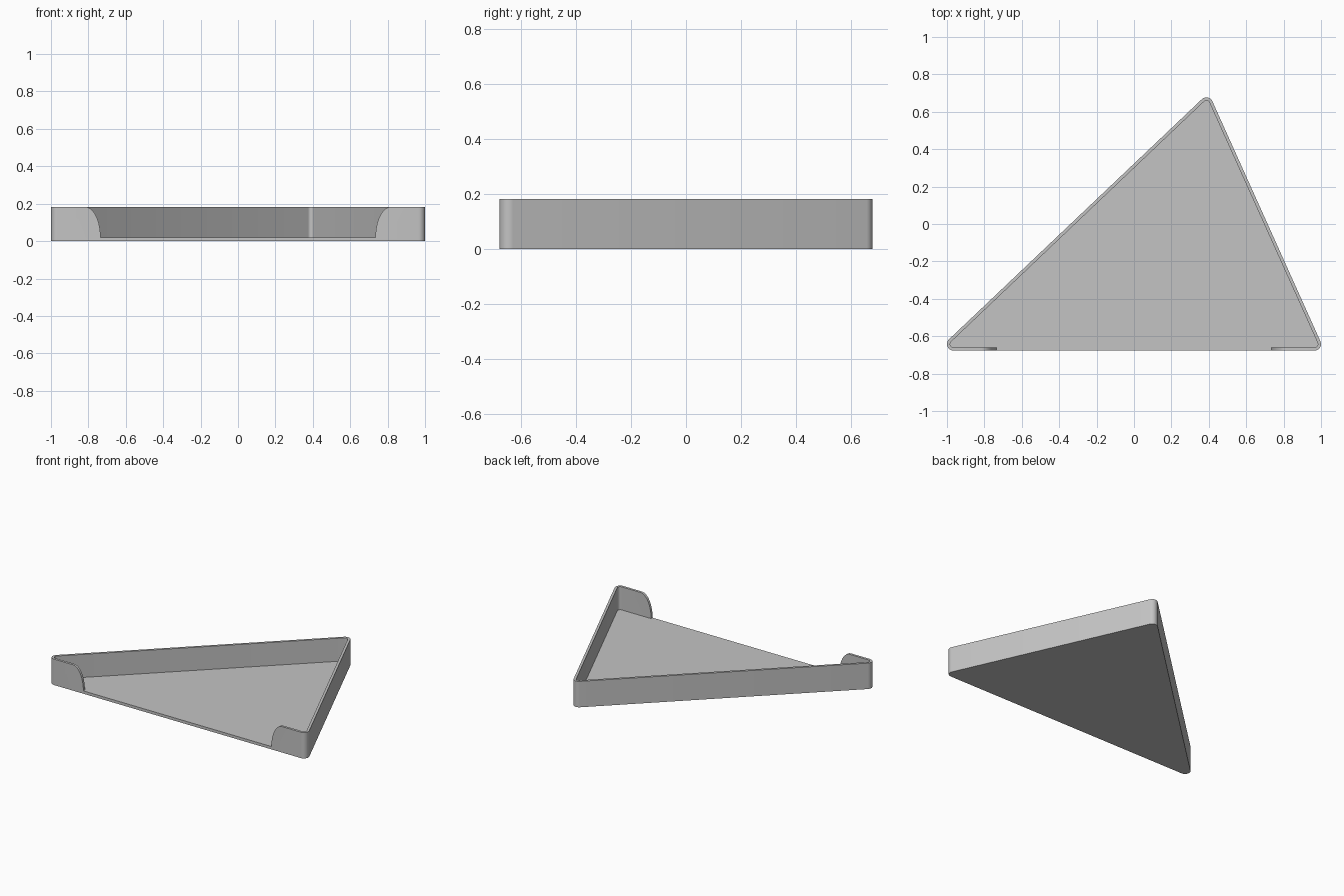
import bpy
import bmesh
from math import atan2, cos, pi, sin, tau

default = bpy.data.objects.get("Cube")
if default:
    bpy.data.objects.remove(default, do_unlink=True)

HEIGHT, FLOOR, WALL, RADIUS = 0.183, 0.02, 0.017, 0.035
CORNERS = [(-0.965, -0.642), (0.965, -0.642), (0.387, 0.642)]

grey = bpy.data.materials.new("plain grey")
grey.use_nodes = True
colour = (0.55, 0.55, 0.55, 1)
grey.diffuse_color = colour
grey.node_tree.nodes["Principled BSDF"].inputs["Base Color"].default_value = colour


def rounded_triangle(radius, steps=10):
    """Outline around the three corner centres, counter-clockwise."""
    points = []
    for i, (x, y) in enumerate(CORNERS):
        px, py = CORNERS[i - 1]
        nx, ny = CORNERS[(i + 1) % 3]
        start = atan2(y - py, x - px) - pi / 2
        turn = (atan2(ny - y, nx - x) - pi / 2 - start) % tau
        for s in range(steps + 1):
            a = start + turn * s / steps
            points.append((x + radius * cos(a), y + radius * sin(a)))
    return points


def prism(name, points, offset):
    """Solid made by sweeping a closed outline along an offset."""
    bm = bmesh.new()
    face = bm.faces.new([bm.verts.new(p) for p in points])
    swept = bmesh.ops.extrude_face_region(bm, geom=[face])["geom"]
    verts = [v for v in swept if isinstance(v, bmesh.types.BMVert)]
    bmesh.ops.translate(bm, vec=offset, verts=verts)
    bmesh.ops.recalc_face_normals(bm, faces=bm.faces)
    mesh = bpy.data.meshes.new(name)
    bm.to_mesh(mesh)
    bm.free()
    mesh.materials.append(grey)
    obj = bpy.data.objects.new(name, mesh)
    bpy.context.collection.objects.link(obj)
    return obj


# Solid body, to be hollowed into a tray
tray = prism("triangular_tray", [(x, y, 0) for x, y in rounded_triangle(RADIUS)],
             (0, 0, HEIGHT))

# Hollow inside the walls
hollow = prism("hollow_cutter",
               [(x, y, FLOOR) for x, y in rounded_triangle(RADIUS - WALL)],
               (0, 0, 0.3))

# Wide front opening with curved ends
curve = [(0.817 - 0.082 * cos(a), HEIGHT - (HEIGHT - FLOOR) * (1 - sin(a)))
         for a in (pi / 2 * s / 12 for s in range(13))]
right_side = curve + [(0.817, 0.3)]
side = [(x, -0.75, z) for x, z in right_side]
opening = prism("opening_cutter",
                side + [(-x, y, z) for x, y, z in reversed(side)],
                (0, 0.1, 0))

for cutter in (hollow, opening):
    cutter.hide_render = True
    cut = tray.modifiers.new(cutter.name, "BOOLEAN")
    cut.operation = "DIFFERENCE"
    cut.solver = "EXACT"
    cut.object = cutter

# Keep the finished cut and drop the cutters
bpy.context.view_layer.update()
graph = bpy.context.evaluated_depsgraph_get()
finished = bpy.data.meshes.new_from_object(tray.evaluated_get(graph))
tray.modifiers.clear()
tray.data = finished
for cutter in (hollow, opening):
    bpy.data.objects.remove(cutter, do_unlink=True)

# Merge flat regions, then smooth the rounded corners
bm = bmesh.new()
bm.from_mesh(finished)
bmesh.ops.remove_doubles(bm, verts=bm.verts, dist=0.0001)
bmesh.ops.dissolve_limit(bm, angle_limit=0.01, verts=bm.verts, edges=bm.edges)
bm.to_mesh(finished)
bm.free()

bpy.ops.object.select_all(action="DESELECT")
tray.select_set(True)
bpy.context.view_layer.objects.active = tray
bpy.ops.object.shade_smooth_by_angle(angle=pi / 6)
